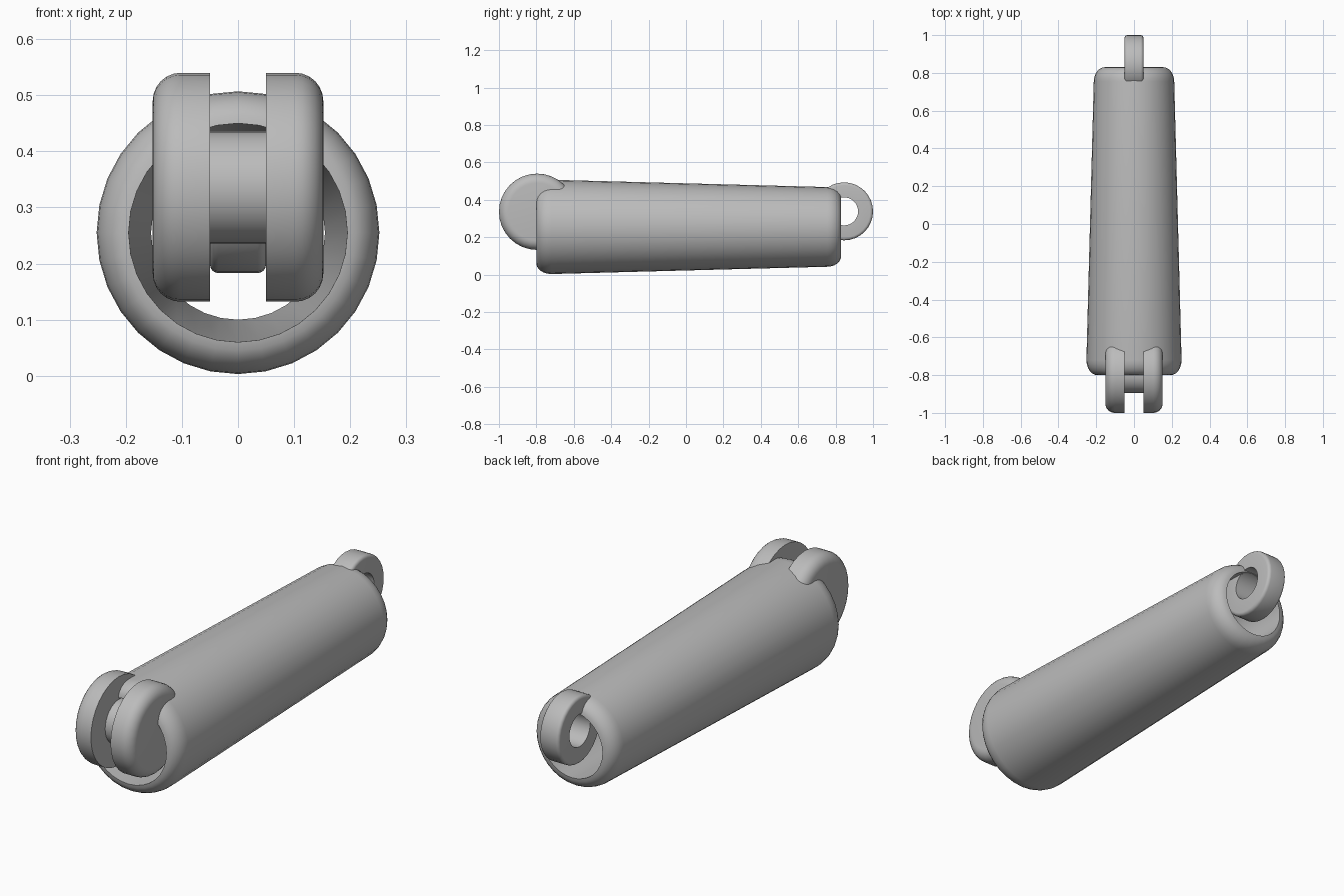
import bpy, math
from math import cos, sin, pi

cube = bpy.data.objects.get("Cube")
if cube:
    bpy.data.objects.remove(cube, do_unlink=True)

grey = bpy.data.materials.new("plain grey")
grey.use_nodes = True
COLOUR = (0.5, 0.5, 0.5, 1)
grey.diffuse_color = COLOUR
grey.node_tree.nodes["Principled BSDF"].inputs["Base Color"].default_value = COLOUR


def corner(r, t, dr, dt, start, steps=6):
    """Quarter-ellipse arc of (radius, distance) points about a centre."""
    angles = [math.radians(start + 90 * i / steps) for i in range(steps + 1)]
    return [(r + dr * cos(a), t + dt * sin(a)) for a in angles]


def lathe(name, profile, axis, centre, closed=False, sides=32):
    """Spin (radius, distance) points round the x or y axis."""
    verts, faces = [], []
    n = len(profile)
    for s in range(sides):
        a = 2 * pi * s / sides
        for r, t in profile:
            u, w = r * cos(a), r * sin(a)
            x, y = (t, u) if axis == "x" else (u, t)
            verts.append((x, y, w))
    for s in range(sides):
        e = (s + 1) % sides
        for i in range(n if closed else n - 1):
            j = (i + 1) % n
            faces.append((s * n + i, s * n + j, e * n + j, e * n + i))
    if not closed:
        faces.append([s * n for s in range(sides)])
        faces.append([s * n + n - 1 for s in reversed(range(sides))])
    mesh = bpy.data.meshes.new(name)
    mesh.from_pydata(verts, [], faces)
    mesh.materials.append(grey)
    obj = bpy.data.objects.new(name, mesh)
    bpy.context.collection.objects.link(obj)
    obj.location = centre
    # Consistent outward normals, then smooth shading with sharp edges
    bpy.ops.object.select_all(action="DESELECT")
    obj.select_set(True)
    bpy.context.view_layer.objects.active = obj
    bpy.ops.object.mode_set(mode="EDIT")
    bpy.ops.mesh.select_all(action="SELECT")
    bpy.ops.mesh.normals_make_consistent(inside=False)
    bpy.ops.object.mode_set(mode="OBJECT")
    bpy.ops.object.shade_smooth_by_angle(angle=math.radians(35))
    return obj


# Hollow tapered tube with rounded ends
tube = [(0.195, -0.8)]
tube += corner(0.195, -0.72, 0.057, 0.08, -90)
tube += corner(0.155, 0.755, 0.058, 0.075, 0)
lathe("tapered_tube", tube, "y", (0, 0, 0.255), closed=True)

# Front clevis: two discs, rounded on their outer rims only
for side, label in ((1, "left"), (-1, "right")):
    rim = [(0.204, 0.05)] + corner(0.154, 0.102, 0.05, 0.05, 0)
    rim = [(r, side * t) for r, t in rim]
    lathe(label + "_clevis_disc", rim, "x", (0, -0.796, 0.336))

# Axle between the discs
lathe("axle", [(0.1, -0.06), (0.1, 0.06)], "x", (0, -0.796, 0.336))

# Rear ring with softened outer rim
ring = [(0.075, -0.05)] + corner(0.14, -0.035, 0.015, 0.015, -90, 4)
ring += corner(0.14, 0.035, 0.015, 0.015, 0, 4) + [(0.075, 0.05)]
lathe("rear_ring", ring, "x", (0, 0.845, 0.338), closed=True)
